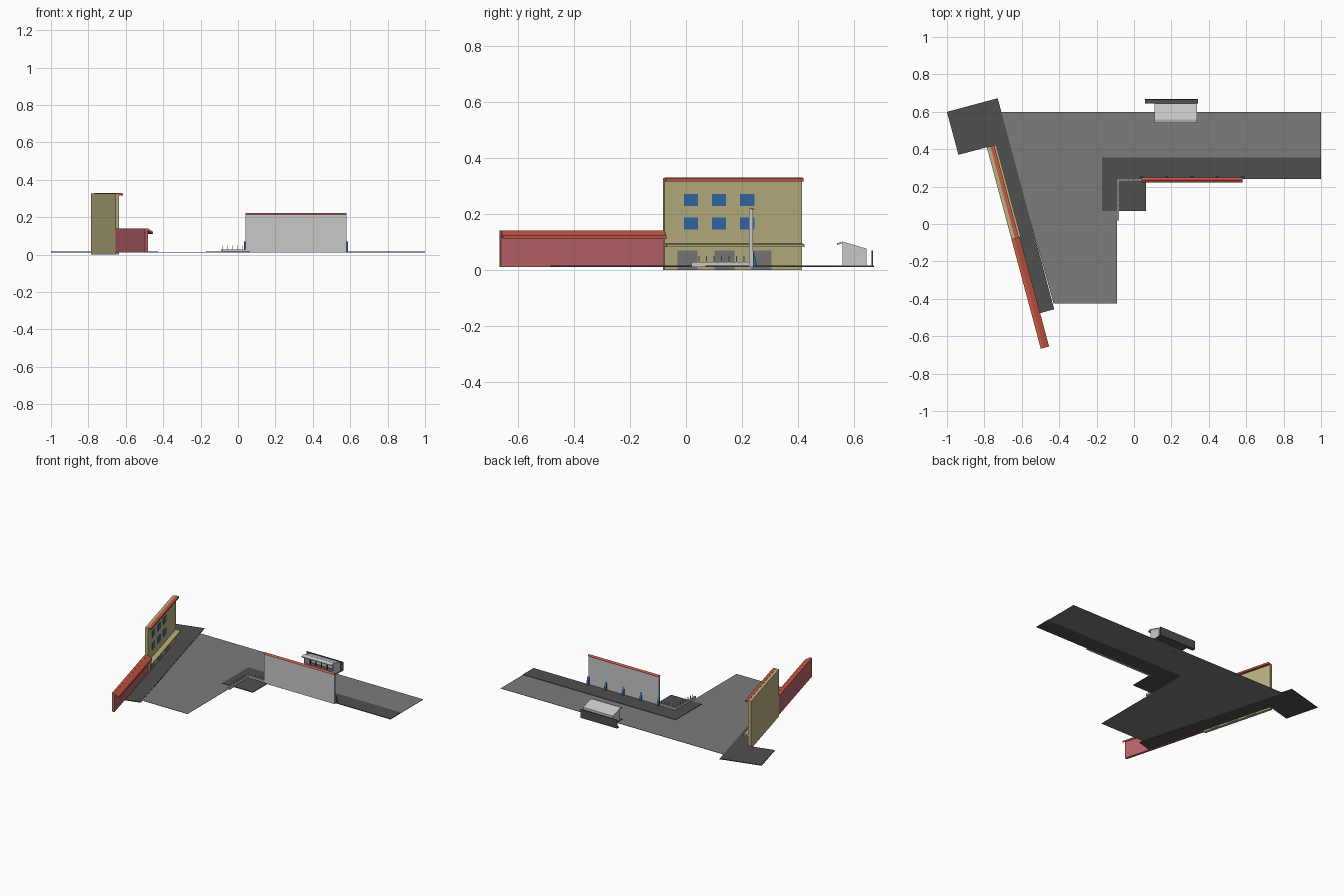
import bpy, bmesh, math

if "Cube" in bpy.data.objects:
    bpy.data.objects.remove(bpy.data.objects["Cube"], do_unlink=True)


def material(name, red, green, blue):
    shade = bpy.data.materials.new(name)
    shade.use_nodes = True
    shade.diffuse_color = (red, green, blue, 1)
    shader = shade.node_tree.nodes["Principled BSDF"]
    shader.inputs["Base Color"].default_value = shade.diffuse_color
    return shade


def grey_material(name, value):
    return material(name, value, value, value)


road_grey = grey_material("road grey", 0.2)
pavement_grey = grey_material("pavement dark grey", 0.08)
light_grey = grey_material("light grey", 0.58)
pale_yellow = material("pale yellow", 0.5, 0.45, 0.22)
crimson = material("crimson plaster", 0.5, 0.13, 0.15)
tile_red = material("orange red tile", 0.58, 0.1, 0.06)
window_blue = material("window blue", 0.03, 0.15, 0.4)


def prism(name, profile, span, shade, axis="z", turn=0):
    """Extrude a closed profile over a span of the named axis."""
    mesh_data = bmesh.new()
    rings = []
    for height in span:
        ring = []
        for point in profile:
            position = list(point)
            position.insert("xyz".index(axis), height)
            ring.append(mesh_data.verts.new(position))
        rings.append(ring)
        mesh_data.faces.new(ring)
    start, end = rings
    for i in range(len(profile)):
        mesh_data.faces.new((start[i - 1], start[i], end[i], end[i - 1]))
    bmesh.ops.recalc_face_normals(mesh_data, faces=mesh_data.faces)
    mesh = bpy.data.meshes.new(name)
    mesh_data.to_mesh(mesh)
    mesh_data.free()
    mesh.materials.append(shade)
    part = bpy.data.objects.new(name, mesh)
    part.rotation_euler.z = turn
    bpy.context.scene.collection.objects.link(part)


def box(name, x_span, y_span, z_span, shade, turn=0):
    (left, right), (front, back) = x_span, y_span
    outline = [(left, front), (right, front), (right, back), (left, back)]
    prism(name, outline, z_span, shade, "z", turn)


def slope(name, inner, outer, thickness, span, shade, axis, turn=0):
    """A sloping slab whose upper surface runs from the inner to the outer point."""
    lower = [(across, height - thickness) for across, height in (outer, inner)]
    prism(name, [inner, outer] + lower, span, shade, axis, turn)


def around(centre, width):
    return centre - width / 2, centre + width / 2


# Shared levels and lines; the slanted street is drawn straight and then turned
street_turn = math.radians(15)
ground, paving = 0.011, 0.016
pavement_level = (ground, paving)
rear, kerb, wall_line = 0.6, 0.355, 0.24
corner_left, corner_right = -0.09, 0.04
house_face, house_back = -0.634, -0.654
house_south, house_north = 0.09, rear
boundary_end = -0.515
street_edge = -0.53

# Road: the rear strip and the wedge in front of the slanted street
box("rear_road", (corner_left, 1), (kerb, rear), (ground, 0.013), road_grey)
prism("side_road", [(corner_left, rear), (-0.715, rear), (-0.43, -0.425),
                    (corner_left, -0.425)], (ground, 0.013), road_grey)

# Pavements, each an angle made of two slabs
box("rear_pavement", (-0.17, 1), (wall_line, kerb), pavement_level, pavement_grey)
box("corner_pavement", (-0.17, 0.065), (0.07, wall_line), pavement_level, pavement_grey)
box("street_pavement", (house_face, street_edge), (-0.33, rear), pavement_level,
    pavement_grey, street_turn)
box("end_pavement", (-0.811, street_edge), (rear, 0.838), pavement_level,
    pavement_grey, street_turn)

# Yellow house front with cornice and ledge
house_span = (house_south, house_north)
box("house_wall", (house_back, house_face), house_span, (0, 0.328), pale_yellow,
    street_turn)
slope("house_cornice", (house_face, 0.33), (-0.613, 0.328), 0.012, house_span,
      tile_red, "y", street_turn)
slope("house_ledge", (house_face, 0.095), (-0.602, 0.091), 0.01, house_span,
      pale_yellow, "y", street_turn)

# Painted windows and doors
plate = around(house_face, 0.005)
for column in range(3):
    window_span = around(0.188 + column * 0.104, 0.052)
    for floor, middle in (("lower", 0.165), ("upper", 0.25)):
        box(f"{floor}_window_{column}", plate, window_span, around(middle, 0.043),
            window_blue, street_turn)
    box(f"house_door_{column}", plate, around(0.175 + column * 0.137, 0.073),
        (0, 0.07), road_grey, street_turn)

# Crimson boundary wall with a tiled lip
boundary_span = (boundary_end, house_south)
boundary_face, boundary_top = -0.637, 0.14
box("boundary_wall", (house_back, boundary_face), boundary_span,
    (ground, boundary_top), crimson, street_turn)
box("boundary_coping", (house_back, boundary_face), boundary_span,
    (boundary_top - 0.005, boundary_top + 0.001), tile_red, street_turn)
slope("boundary_tiles", (boundary_face, boundary_top), (-0.608, 0.122), 0.012,
      boundary_span, tile_red, "y", street_turn)

# Long grey wall with a tile cap and rear buttresses
wall_start, wall_end, wall_top = corner_right, 0.58, 0.215
box("long_wall", (wall_start, wall_end), (0.226, wall_line), (ground, wall_top), light_grey)
prism("long_wall_cap", [(0.222, wall_top), (0.235, wall_top + 0.008), (0.248, wall_top)],
      (wall_start, wall_end), tile_red, "x")
buttress_count = 5
spacing = (wall_end - wall_start) / (buttress_count - 1)
buttress = [(wall_line, ground), (wall_line + 0.016, ground), (wall_line, 0.07)]
for i in range(buttress_count):
    prism(f"buttress_{i}", buttress, around(wall_start + i * spacing, 0.014),
          window_blue, "x")

# Low corner wall with railing posts
low_top, low_width = 0.028, 0.01
low_front, low_back = 0.02, wall_line
box("corner_wall_side", (corner_left, corner_left + low_width), (low_front, low_back),
    (ground, low_top), light_grey)
box("corner_wall_rear", (corner_left + low_width, corner_right),
    (low_back - low_width, low_back), (ground, low_top), light_grey)
side_line, rear_line = corner_left + low_width / 2, low_back - low_width / 2
post_gap = 0.027
spots = [(side_line, rear_line - i * post_gap) for i in range(8)]
spots += [(side_line + i * post_gap, rear_line) for i in range(1, 5)]
for i, (x, y) in enumerate(spots):
    box(f"railing_post_{i}", around(x, 0.003), around(y, 0.003), (low_top, 0.05), light_grey)

# Kiosk at the road edge, open above its counter
kiosk_left, kiosk_right = 0.115, 0.332
kiosk_front, kiosk_back = 0.56, 0.645
eave_low, eave_high = 0.07, 0.095
panel = 0.006
kiosk_span = (kiosk_left, kiosk_right)
roof_span = (kiosk_left - panel, kiosk_right + panel)
box("kiosk_floor", roof_span, (0.54, kiosk_back), pavement_level, pavement_grey)
side_panel = [(kiosk_front, paving), (kiosk_back, paving),
              (kiosk_back, eave_low), (kiosk_front, eave_high)]
for name, edge in (("right", kiosk_left), ("left", kiosk_right)):
    prism(f"kiosk_{name}_side", side_panel, around(edge, panel), light_grey, "x")
box("kiosk_back", kiosk_span, (kiosk_back - panel, kiosk_back), (paving, eave_low), light_grey)
box("kiosk_counter", kiosk_span, (kiosk_front, kiosk_front + panel), (paving, 0.042),
    light_grey)
for i in range(1, 5):
    post = kiosk_left + (kiosk_right - kiosk_left) * i / 5
    box(f"kiosk_post_{i}", around(post, panel), (kiosk_front, kiosk_front + panel),
        (paving, eave_high), pavement_grey)
slope("kiosk_roof", (kiosk_front, eave_high + panel), (kiosk_back, eave_low + panel),
      panel, roof_span, light_grey, "x")
slope("kiosk_awning", (kiosk_front, eave_high + panel), (0.54, eave_high), panel,
      roof_span, light_grey, "x")

# Dark fence behind the kiosk
fence_span = (0.06, 0.342)
box("kiosk_fence", fence_span, (0.663, 0.668), (ground, eave_low), pavement_grey)
box("kiosk_fence_base", fence_span, (kiosk_back, 0.668), pavement_level, pavement_grey)
